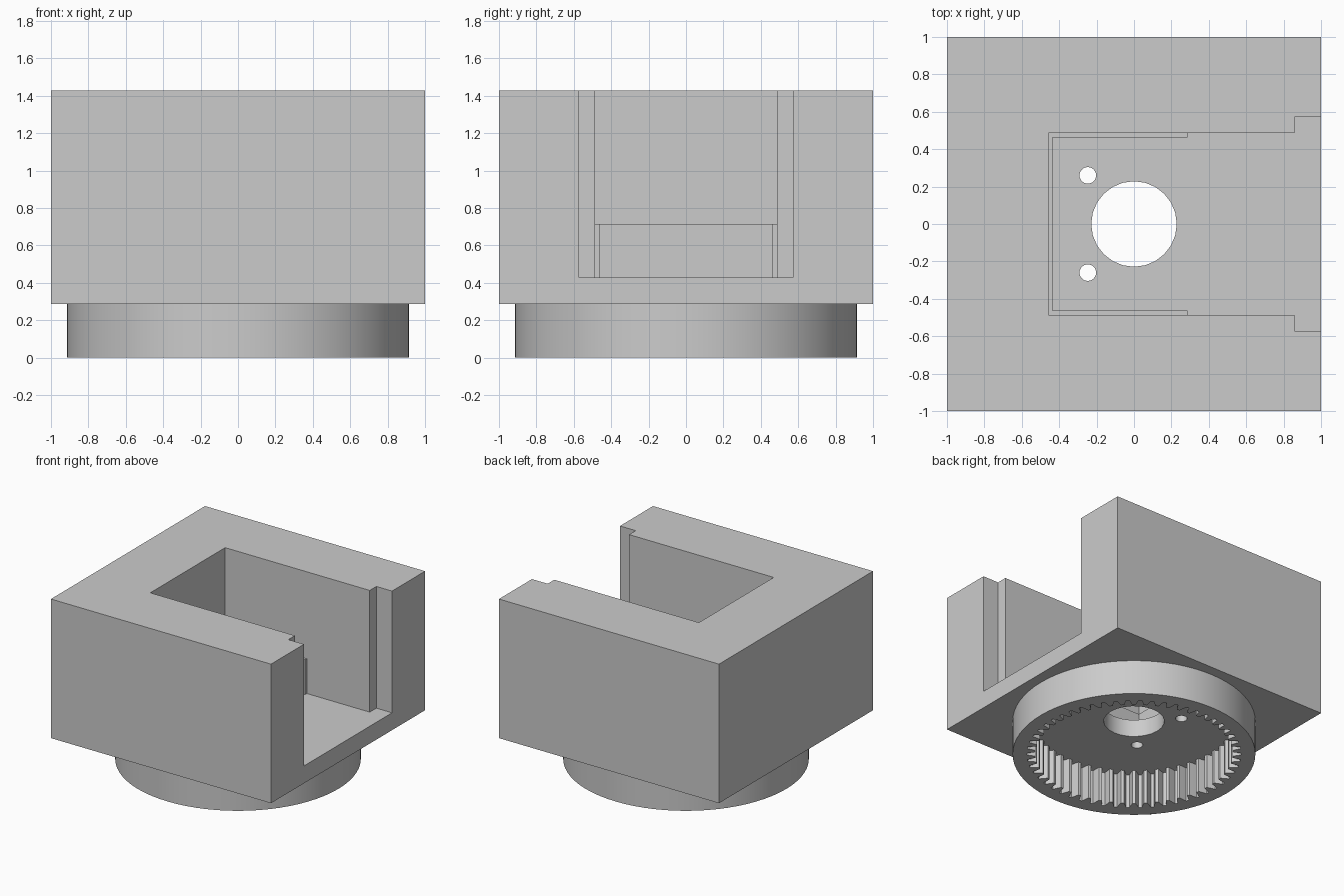
import bpy
import bmesh
from math import cos, sin, tau, radians

cube = bpy.data.objects.get("Cube")
if cube:
    bpy.data.objects.remove(cube)

MM = 2 / 70          # model is laid out on a 70 unit square block
BASE, FLOOR, LEDGE, TOP = 10 * MM, 15 * MM, 25 * MM, 50 * MM
OVER = 0.1           # how far cutters overshoot open sides

grey = bpy.data.materials.new("plain grey")
grey.use_nodes = True
colour = (0.6, 0.6, 0.6, 1)
grey.diffuse_color = colour
grey.node_tree.nodes["Principled BSDF"].inputs["Base Color"].default_value = colour


def prism(name, outline, z0, z1):
    """Extrude a closed counter-clockwise plan outline from z0 to z1."""
    bm = bmesh.new()
    face = bm.faces.new([bm.verts.new((x, y, z0)) for x, y in outline])
    ext = bmesh.ops.extrude_face_region(bm, geom=[face])
    for v in ext["geom"]:
        if isinstance(v, bmesh.types.BMVert):
            v.co.z = z1
    bmesh.ops.recalc_face_normals(bm, faces=bm.faces)
    mesh = bpy.data.meshes.new(name)
    bm.to_mesh(mesh)
    bm.free()
    mesh.materials.append(grey)
    obj = bpy.data.objects.new(name, mesh)
    bpy.context.collection.objects.link(obj)
    return obj


def circle(r, n, cx=0, cy=0):
    return [(cx + r * cos(tau * i / n), cy + r * sin(tau * i / n)) for i in range(n)]


def mirrored(half):
    """Complete a plan outline given for y < 0 by mirroring it in y."""
    return half + [(x, -y) for x, y in reversed(half)]


def rectangle(x0, x1, half_y):
    return mirrored([(x0, -half_y), (x1, -half_y)])


def gear(teeth, r_in, r_mid, r_out):
    """Outline of a spur gear; used to cut the internal teeth."""
    step = tau / teeth
    flank = [(-0.36, r_in), (-0.25, r_mid), (-0.13, r_out),
             (0.13, r_out), (0.25, r_mid), (0.36, r_in)]
    return [(r * cos((i + f) * step), r * sin((i + f) * step))
            for i in range(teeth) for f, r in flank]


def combine(target, tool, operation):
    mod = target.modifiers.new(operation.lower(), "BOOLEAN")
    mod.operation = operation
    mod.solver = "EXACT"
    mod.object = tool
    bpy.context.view_layer.objects.active = target
    bpy.ops.object.modifier_apply(modifier=mod.name)
    bpy.data.objects.remove(tool)


# Square block with the round collar below it
body = prism("housing_block", rectangle(-1, 1, 1), BASE, TOP)
collar = prism("collar", circle(32 * MM, 72), 0, BASE + 2 * MM)
combine(body, collar, "UNION")

# Open pocket: narrow at the back, stepping out to a wide doorway on the side
pocket = mirrored([(-0.437, -0.463), (10 * MM, -0.463), (10 * MM, -17 * MM),
                   (30 * MM, -17 * MM), (30 * MM, -20 * MM), (1 + OVER, -20 * MM)])
combine(body, prism("pocket", pocket, FLOOR, TOP + OVER), "DIFFERENCE")

# Upper part of the pocket is a little larger, leaving a thin ledge
combine(body, prism("ledge", rectangle(-16 * MM, 20 * MM, 17 * MM), LEDGE, TOP + OVER),
        "DIFFERENCE")

# Internal gear teeth inside the collar
combine(body, prism("gear", gear(54, 26 * MM, 27 * MM, 28.25 * MM), -OVER, BASE),
        "DIFFERENCE")

# Shaft hole and two screw holes through the floor
for r, x, y in [(8, 0, 0), (1.55, -8.65, 9.1), (1.55, -8.65, -9.1)]:
    hole = circle(r * MM, 24, x * MM, y * MM)
    combine(body, prism("hole", hole, BASE - OVER, FLOOR + OVER), "DIFFERENCE")

# Smooth the round walls, keep every real edge sharp
bpy.ops.object.select_all(action="DESELECT")
body.select_set(True)
bpy.context.view_layer.objects.active = body
bpy.ops.object.shade_smooth_by_angle(angle=radians(20))
